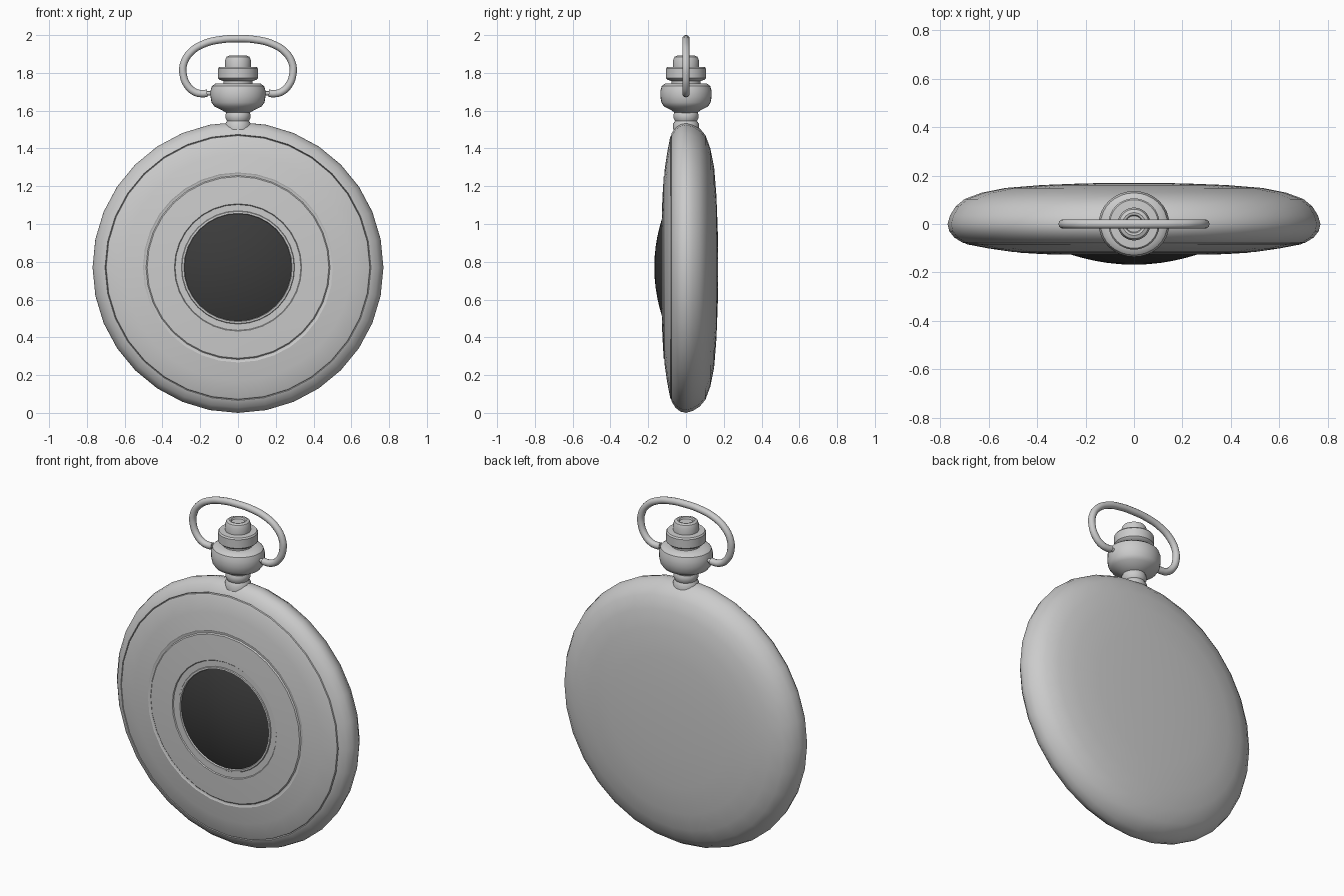
import bpy, bmesh, math
from mathutils import Vector

if "Cube" in bpy.data.objects:
    bpy.data.objects.remove(bpy.data.objects["Cube"])

CZ = 0.77  # height of the case centre


def finish(name, bm, angle=35, mat=None):
    bmesh.ops.remove_doubles(bm, verts=bm.verts, dist=1e-5)
    bmesh.ops.recalc_face_normals(bm, faces=bm.faces)
    me = bpy.data.meshes.new(name)
    bm.to_mesh(me)
    bm.free()
    ob = bpy.data.objects.new(name, me)
    bpy.context.collection.objects.link(ob)
    if mat:
        me.materials.append(mat)
    bpy.ops.object.select_all(action='DESELECT')
    ob.select_set(True)
    bpy.context.view_layer.objects.active = ob
    bpy.ops.object.shade_smooth_by_angle(angle=math.radians(angle))
    return ob


def lathe(name, profile, axis, sides=32, angle=35, mat=None):
    """profile holds (radius, position along axis); axis is 'Y' or 'Z'."""
    bm = bmesh.new()
    rings = []
    for r, h in profile:
        ring = []
        for i in range(sides):
            a = 2 * math.pi * i / sides
            u, v = r * math.cos(a), r * math.sin(a)
            ring.append(bm.verts.new((u, h, CZ + v) if axis == 'Y' else (u, v, h)))
        rings.append(ring)
    for a, b in zip(rings, rings[1:]):
        for i in range(sides):
            j = (i + 1) % sides
            bm.faces.new((a[i], a[j], b[j], b[i]))
    bmesh.ops.dissolve_degenerate(bm, dist=1e-6, edges=bm.edges)
    return finish(name, bm, angle, mat)


def wire(name, points, radius, smooth=True):
    cu = bpy.data.curves.new(name, 'CURVE')
    cu.dimensions = '3D'
    cu.bevel_depth = radius
    cu.bevel_resolution = 4
    cu.use_fill_caps = True
    sp = cu.splines.new('BEZIER')
    sp.bezier_points.add(len(points) - 1)
    for p, (x, z) in zip(sp.bezier_points, points):
        p.co = Vector((x, 0, z))
        p.handle_left_type = p.handle_right_type = 'AUTO'
    cu.resolution_u = 8
    ob = bpy.data.objects.new(name, cu)
    bpy.context.collection.objects.link(ob)
    bpy.ops.object.select_all(action='DESELECT')
    ob.select_set(True)
    bpy.context.view_layer.objects.active = ob
    bpy.ops.object.convert(target='MESH')
    bpy.ops.object.shade_smooth_by_angle(angle=math.radians(40))


dark = bpy.data.materials.new("dark_glass")
dark.diffuse_color = (0.045, 0.045, 0.045, 1)
dark.use_nodes = True
dark.node_tree.nodes["Principled BSDF"].inputs["Base Color"].default_value = dark.diffuse_color

# rounded case: back, rim and front lip
lathe("case", [(0, .17), (.2, .168), (.38, .161), (.53, .149), (.63, .129), (.70, .103),
               (.737, .072), (.76, .035), (.77, .0), (.763, -.03), (.742, -.056),
               (.71, -.076), (.704, -.078), (.70, -.07)], 'Y')

# front lid with engraved ring and window seat
lathe("front_lid", [(.70, -.07), (.698, -.08), (.69, -.084), (.60, -.101), (.503, -.115),
                    (.497, -.112), (.487, -.112), (.481, -.118), (.40, -.123), (.337, -.126),
                    (.333, -.121), (.30, -.121), (.297, -.126), (.287, -.127),
                    (.283, -.115), (0, -.115)], 'Y', angle=30)

# domed dark window
dome = [(.285 * math.sin(t), -.118 - .05 * (math.cos(t * .999)))
        for t in [i * math.pi / 16 for i in range(9)]]
dome = [(r, -.168 + .05 * (r / .285) ** 2) for r, _ in dome]
lathe("window_dome", dome, 'Y', sides=48, mat=dark)

# neck and bulb
lathe("neck", [(0, 1.50), (.068, 1.50), (.068, 1.53), (.058, 1.545), (.066, 1.56),
               (.066, 1.58), (.06, 1.595), (0, 1.60)], 'Z')
bulb = lathe("bulb", [(0, 1.585), (.06, 1.587), (.085, 1.603), (.125, 1.622), (.14, 1.643),
                      (.146, 1.675), (.146, 1.705), (.138, 1.73), (.12, 1.743),
                      (.08, 1.745), (0, 1.745)], 'Z')
bulb.scale.y = 0.93

# winding crown with collar and dimpled cap
lathe("crown", [(0, 1.73), (.078, 1.73), (.078, 1.757), (.098, 1.764), (.106, 1.772),
                (.106, 1.822), (.10, 1.83), (.068, 1.832), (.068, 1.868), (.061, 1.885),
                (.047, 1.891), (.038, 1.889), (.034, 1.88), (0, 1.88)], 'Z')

# bow loop and its pivot pins
half = [(.163, 1.692), (.19, 1.690), (.225, 1.697), (.265, 1.73), (.29, 1.79),
        (.287, 1.85), (.25, 1.91), (.18, 1.954), (.09, 1.976)]
wire("bow", [(-x, z) for x, z in half] + [(0, 1.981)] + half[::-1], 0.0195)
for side, s in (("left", -1), ("right", 1)):
    wire("pivot_pin_" + side, [(s * .12, 1.692), (s * .175, 1.692)], 0.011)
